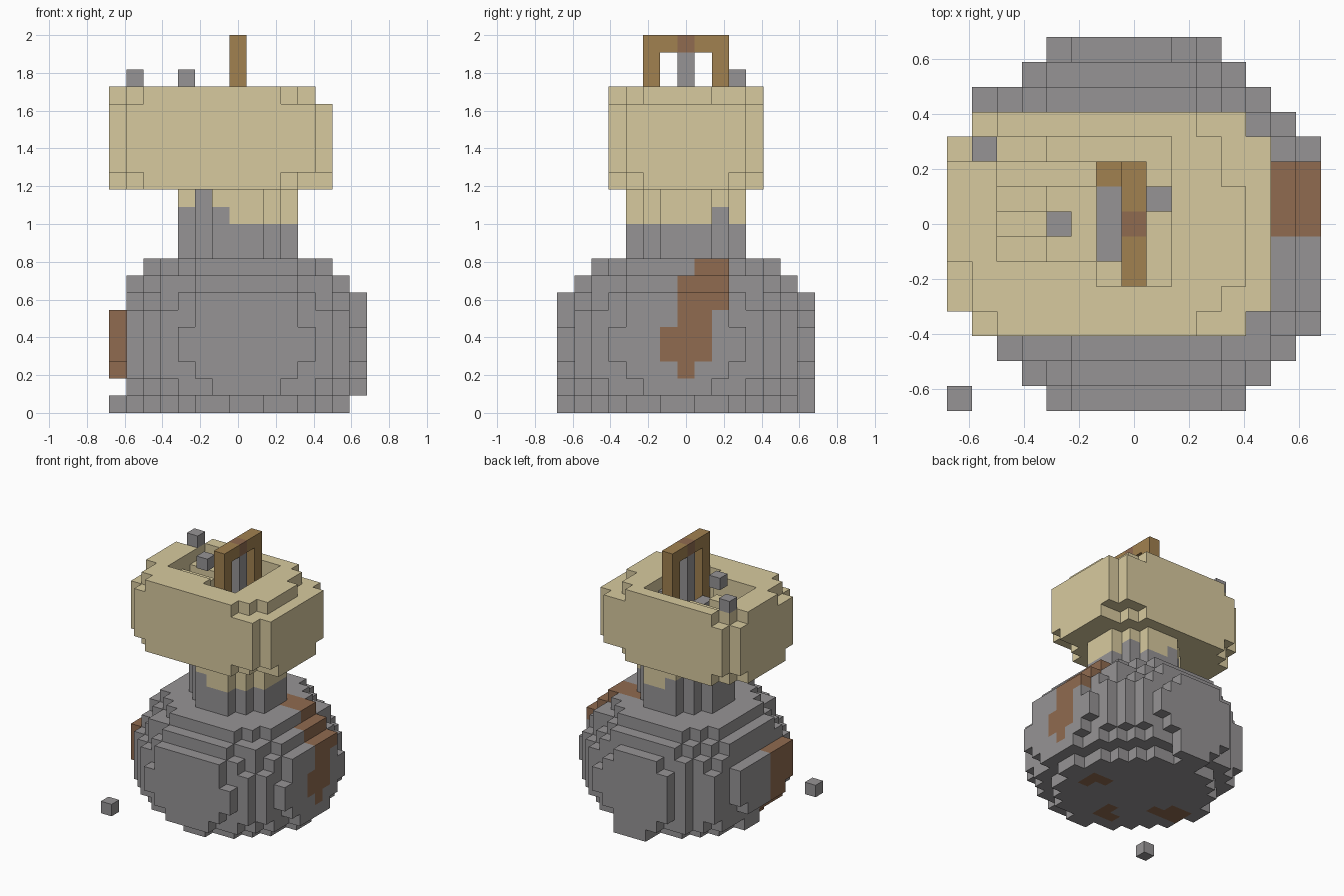
import bpy
import bmesh
from mathutils import Vector
from itertools import product

cube = bpy.data.objects.get("Cube")
if cube:
    bpy.data.objects.remove(cube)

U = 2 / 22  # block size
STONE, TAN, WOOD, RUST = range(4)
DIRS = [Vector(d) for d in ((1, 0, 0), (-1, 0, 0), (0, 1, 0), (0, -1, 0), (0, 0, 1), (0, 0, -1))]


def material(name, rgb):
    m = bpy.data.materials.new(name)
    m.use_nodes = True
    m.diffuse_color = (*rgb, 1)
    m.node_tree.nodes["Principled BSDF"].inputs["Base Color"].default_value = (*rgb, 1)
    return m


MATS = [
    material("grey_stone", (0.305, 0.295, 0.3)),
    material("pale_tan", (0.685, 0.59, 0.345)),
    material("wood_brown", (0.355, 0.218, 0.079)),
    material("rust_brown", (0.28, 0.147, 0.08)),
]


def box(i, j, k):
    """All cells in three inclusive ranges."""
    return set(product(*(range(a, b + 1) for a, b in (i, j, k))))


def build(name, cells, colour):
    """Make the outer skin of a set of blocks; colour(cell, normal) gives the slot."""
    bm = bmesh.new()
    for c in sorted(cells):
        for n in DIRS:
            if tuple(int(a + b) for a, b in zip(c, n)) in cells:
                continue
            u = Vector((n.y, n.z, n.x))
            v = n.cross(u)
            mid = (Vector(c) - Vector((7, 7, -0.5)) + n / 2) * U
            quad = [mid + (u * a + v * b) * U / 2 for a, b in ((-1, -1), (1, -1), (1, 1), (-1, 1))]
            face = bm.faces.new([bm.verts.new(p) for p in quad])
            face.material_index = colour(c, n)
    bmesh.ops.remove_doubles(bm, verts=bm.verts, dist=U / 100)
    mesh = bpy.data.meshes.new(name)
    bm.to_mesh(mesh)
    bm.free()
    for m in MATS:
        mesh.materials.append(m)
    ob = bpy.data.objects.new(name, mesh)
    bpy.context.collection.objects.link(ob)
    return ob


def plain(slot):
    return lambda c, n: slot


# Round body: two overlapping balls, each narrowing by a set amount per layer
def ball(cx, cy, r2, base):
    narrow = [base, 7.8, 2.3, 0.25, 0.25, 2.3, 6.38, 13.2, 24.6]
    return {(i, j, k) for i, j, k in box((0, 14), (0, 14), (0, 8))
            if (i - cx) ** 2 + (j - cy) ** 2 + narrow[k] < r2}


body = ball(7.5, 6.5, 54.9, 23) | ball(6.5, 7.5, 53, 21)
body -= box((0, 0), (0, 14), (0, 8)) | box((2, 2), (13, 13), (0, 8))
body |= box((0, 0), (4, 10), (3, 5)) | box((0, 0), (5, 9), (2, 2))
body |= box((4, 10), (14, 14), (3, 4)) | box((6, 8), (14, 14), (0, 1))

# Rust streak on one side: height -> range across
STREAK = {2: (7, 7), 3: (6, 8), 4: (6, 8), 5: (7, 8), 6: (7, 9), 7: (7, 9), 8: (8, 9)}
BOTTOM = box((10, 11), (7, 7), (0, 0)) | box((6, 7), (3, 3), (0, 0)) | box((2, 3), (6, 7), (0, 0))
BOTTOM |= {(11, 6, 0), (7, 4, 0), (4, 6, 0)}


def body_colour(c, n):
    i, j, k = c
    if n.z < 0 and k == 0:
        return RUST if c in BOTTOM else STONE
    if n.z > 0 and i >= 10 and k == 8 and 8 <= j <= 9:
        return RUST
    if i >= 12 and k in STREAK and STREAK[k][0] <= j <= STREAK[k][1]:
        return RUST
    if n.z > 0 and i == 14 and 7 <= j <= 9:
        return RUST
    if i == 0 and j <= 6 or n.x < 0 and i <= 2 and 4 <= j <= 6 and k <= 1:
        return RUST
    return STONE


build("body", body, body_colour)

# Neck: stone below, tan above with a ragged line between
neck = {c for c in box((4, 10), (4, 10), (9, 12)) if (c[0] - 7) ** 2 + (c[1] - 7) ** 2 < 11}


def neck_colour(c, n):
    i, j, k = c
    if k <= 10 or (k == 11 and i <= 6) or (k == 11 and i >= 9 and j == 9):
        return STONE
    return STONE if i == 5 and j <= 6 else TAN


build("neck", neck, neck_colour)

# Head: blocky slab with trimmed corners and a pit in the top
head = box((0, 12), (3, 11), (13, 18))
head -= {c for c in head if c[0] in (0, 12) and c[1] in (3, 11)}
head -= {c for c in head if c[2] in (13, 18) and c[1] in (3, 11) and (c[0] <= 1 or c[0] >= 10)}
head -= {c for c in head if c[2] in (13, 18) and c[1] in (4, 10) and c[0] in (0, 11, 12)}
head -= box((12, 12), (3, 11), (18, 18)) | {(11, 9, 18), (0, 5, 18)}
head -= box((4, 8), (6, 10), (16, 18)) | box((2, 3), (6, 10), (17, 18)) | box((6, 8), (5, 5), (16, 18))
head |= box((2, 5), (9, 9), (16, 17)) | box((2, 3), (7, 7), (17, 17)) | box((4, 4), (7, 7), (16, 17))
build("head", head, plain(TAN))

# Stone lumps in and on the head
build("pit_stones", box((6, 6), (6, 8), (16, 16)) | box((8, 8), (8, 8), (16, 17)), plain(STONE))
build("corner_stone", {(1, 10, 19)}, plain(STONE))
build("post_stone", {(4, 7, 19)}, plain(STONE))
build("hanging_rod", box((7, 7), (7, 7), (16, 20)), plain(STONE))

# Wooden handle arch with a rusty middle
handle = box((7, 7), (5, 9), (21, 21))
for j in (5, 9):
    handle |= box((7, 7), (j, j), (16, 20))
handle.add((6, 9, 16))
build("handle", handle, lambda c, n: RUST if c[1] == 7 else WOOD)

# Loose stone on the ground
build("loose_stone", {(0, 0, 0)}, plain(STONE))
